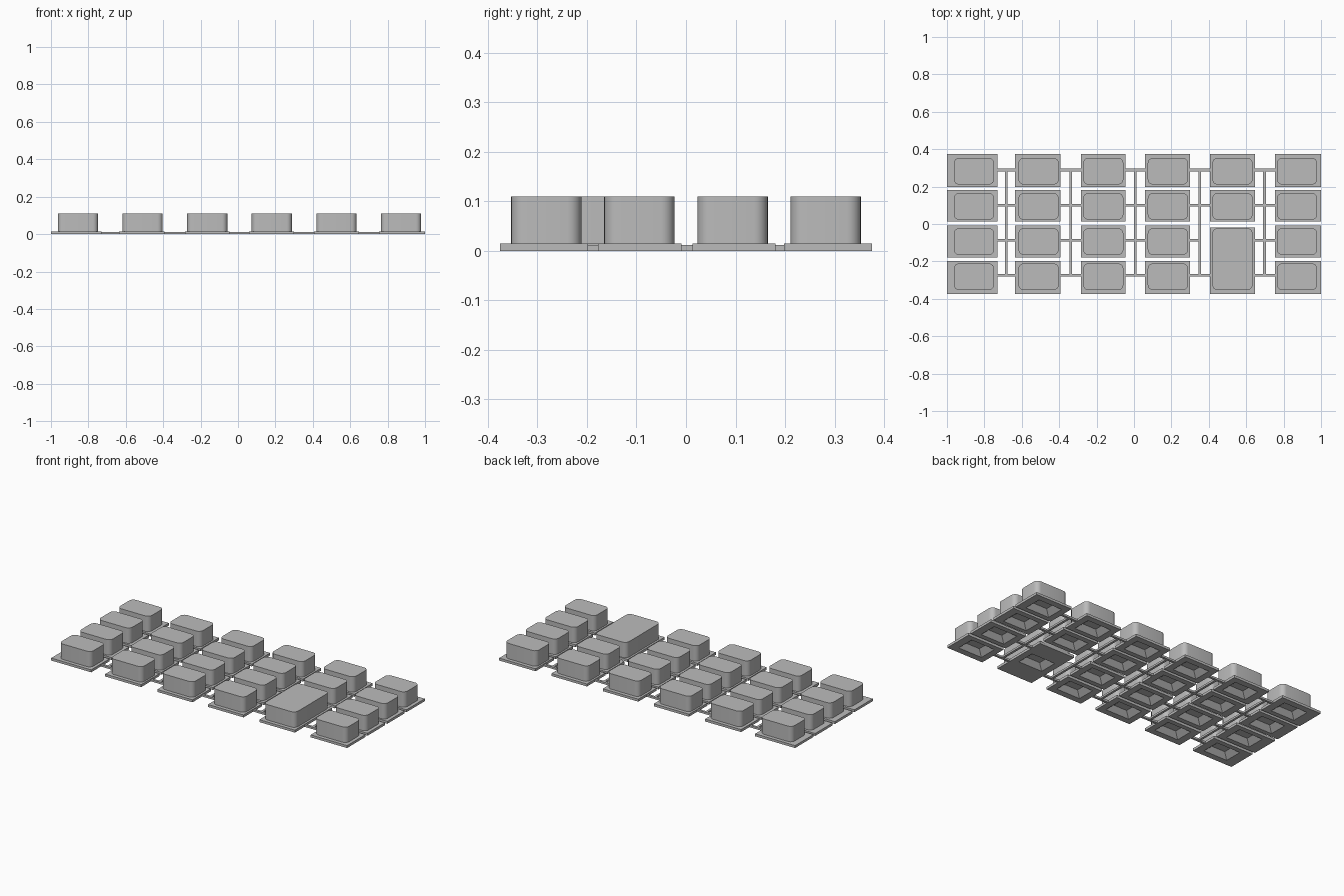
import bpy
import bmesh
from math import cos, sin, pi

if "Cube" in bpy.data.objects:
    bpy.data.objects.remove(bpy.data.objects["Cube"], do_unlink=True)

grey = bpy.data.materials.new("rubber_grey")
grey.use_nodes = True
grey.diffuse_color = (0.5, 0.5, 0.5, 1)
grey.node_tree.nodes["Principled BSDF"].inputs["Base Color"].default_value = (0.5, 0.5, 0.5, 1)

PLATE_TOP, KEY_TOP, RAIL_TOP = 0.015, 0.109, 0.012
CORNER, STEPS = 0.028, 6


def finish(bm, name):
    bmesh.ops.remove_doubles(bm, verts=bm.verts, dist=0.0001)
    bmesh.ops.recalc_face_normals(bm, faces=bm.faces)
    mesh = bpy.data.meshes.new(name)
    bm.to_mesh(mesh)
    bm.free()
    mesh.materials.append(grey)
    obj = bpy.data.objects.new(name, mesh)
    bpy.context.collection.objects.link(obj)
    return obj


def ring(bm, xs, ys, z, radius=0):
    """Rectangle outline with rounded corners."""
    verts = []
    corners = [(xs[1], ys[1], -1, -1), (xs[0], ys[1], 1, -1),
               (xs[0], ys[0], 1, 1), (xs[1], ys[0], -1, 1)]
    for i, (x, y, sx, sy) in enumerate(corners):
        for s in range(STEPS + 1):
            a = (i + s / STEPS) * pi / 2
            verts.append(bm.verts.new((x + radius * (sx + cos(a)),
                                       y + radius * (sy + sin(a)), z)))
    return verts


def around(lo, hi, half):
    mid = (lo + hi) / 2
    return mid - half, mid + half


def make_key(name, plate_x, plate_y, key_x, key_y):
    """Flange, key body and the tapered pocket underneath, as one skin."""
    bm = bmesh.new()
    rings = [
        ring(bm, around(*key_x, 0.045), around(*key_y, 0.03), 0.03),
        ring(bm, around(*key_x, 0.08), around(*key_y, 0.055), 0),
        ring(bm, plate_x, plate_y, 0),
        ring(bm, plate_x, plate_y, PLATE_TOP),
        ring(bm, key_x, key_y, PLATE_TOP, CORNER),
        ring(bm, key_x, key_y, KEY_TOP, CORNER),
    ]
    for a, b in zip(rings, rings[1:]):
        for i in range(len(a)):
            j = (i + 1) % len(a)
            bm.faces.new((a[i], a[j], b[j], b[i]))
    bm.faces.new(rings[0])
    bm.faces.new(rings[-1])
    obj = finish(bm, name)
    bpy.ops.object.select_all(action="DESELECT")
    obj.select_set(True)
    bpy.context.view_layer.objects.active = obj
    bpy.ops.object.shade_smooth_by_angle(angle=pi / 6)


def make_bar(name, xs, ys):
    bm = bmesh.new()
    bmesh.ops.create_cube(bm, size=1)
    for v in bm.verts:
        v.co = (xs[v.co.x > 0], ys[v.co.y > 0], RAIL_TOP if v.co.z > 0 else 0)
    finish(bm, name)


# Column and row extents of the flanges and the keys
plate_cols = [(-1, -0.73), (-0.635, -0.392), (-0.283, -0.045),
              (0.06, 0.3), (0.407, 0.647), (0.754, 1)]
plate_rows = [(-0.375, -0.198), (-0.178, -0.009), (0.013, 0.181), (0.198, 0.375)]
key_cols = [(-0.963 + 0.3455 * i, -0.748 + 0.3455 * i) for i in range(6)]
key_rows = [(-0.353 + 0.188 * i, -0.211 + 0.188 * i) for i in range(4)]
TALL_COL = 4

# Keys, with one double-height key in the front rows
for c in range(6):
    for r in range(4):
        if c == TALL_COL and r < 2:
            continue
        make_key(f"key_{c + 1}_{r + 1}", plate_cols[c], plate_rows[r],
                 key_cols[c], key_rows[r])
make_key("tall_key", plate_cols[TALL_COL], (plate_rows[0][0], -0.018),
         key_cols[TALL_COL], (key_rows[0][0], key_rows[1][1]))

# Thin rails between the columns, tied to the flanges by short links
HALF = 0.007
for c in range(5):
    x = -0.684 + 0.3455 * c
    make_bar(f"rail_{c + 1}", (x - HALF, x + HALF), (-0.282, 0.296))
    for r in range(4):
        y = -0.275 + 0.188 * r
        right_end = plate_cols[c + 1][0]
        if c + 1 == TALL_COL and r == 1:
            right_end = x
        make_bar(f"link_{c + 1}_{r + 1}", (plate_cols[c][1], right_end),
                 (y - HALF, y + HALF))
